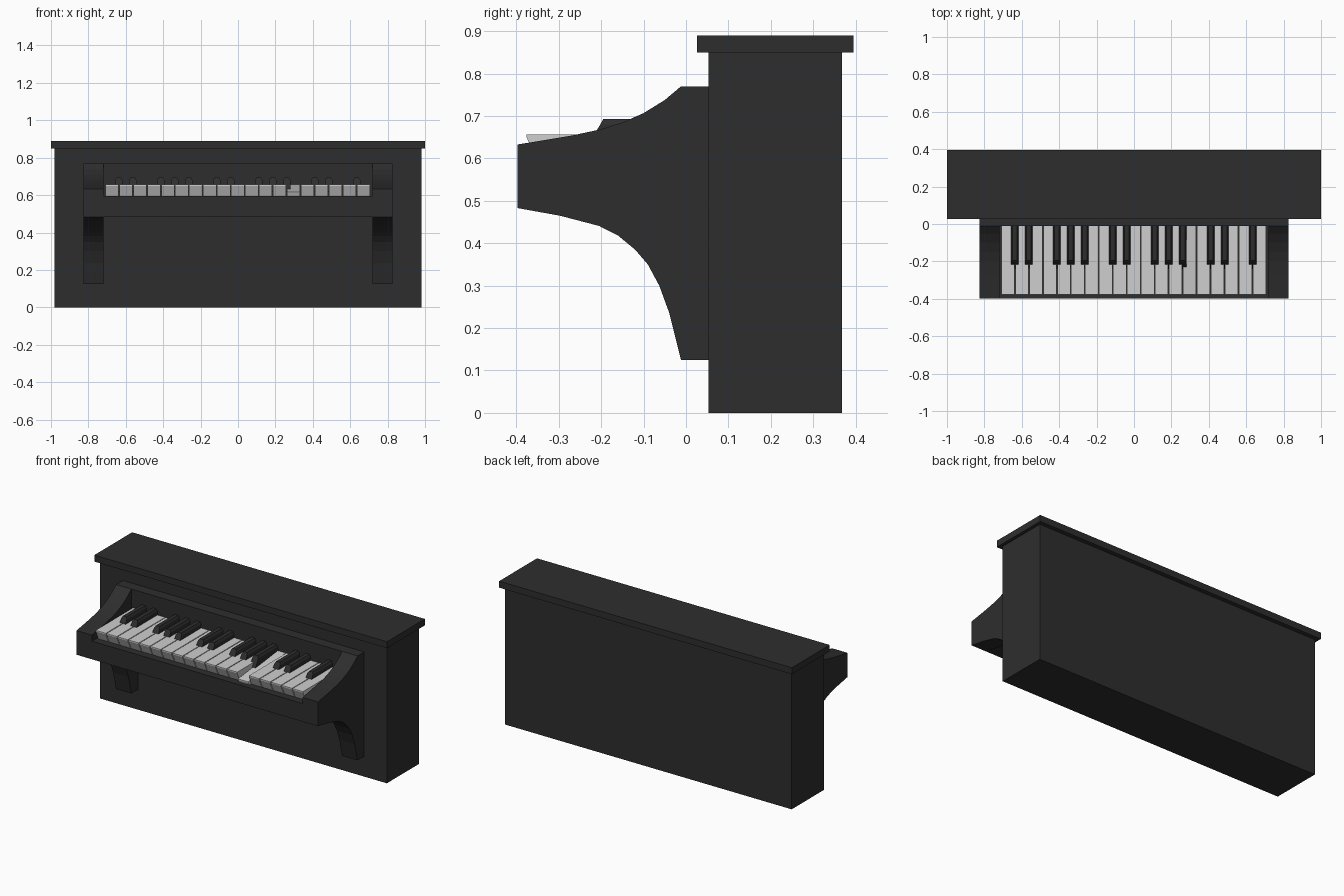
import bpy, bmesh

if "Cube" in bpy.data.objects:
    bpy.data.objects.remove(bpy.data.objects["Cube"])


def material(name, rgb):
    m = bpy.data.materials.new(name)
    m.diffuse_color = (*rgb, 1)
    m.use_nodes = True
    m.node_tree.nodes["Principled BSDF"].inputs["Base Color"].default_value = m.diffuse_color
    return m


BLACK = material("black lacquer", (0.027, 0.027, 0.027))
IVORY = material("ivory white", (0.62, 0.62, 0.62))


def loft(name, ring_a, ring_b, mat):
    """Closed solid between two matching rings of 3D points."""
    bm = bmesh.new()
    a = [bm.verts.new(p) for p in ring_a]
    b = [bm.verts.new(p) for p in ring_b]
    n = len(a)
    bm.faces.new(a)
    bm.faces.new(b[::-1])
    for i in range(n):
        j = (i + 1) % n
        bm.faces.new((a[i], b[i], b[j], a[j]))
    bmesh.ops.recalc_face_normals(bm, faces=bm.faces[:])
    me = bpy.data.meshes.new(name)
    bm.to_mesh(me)
    bm.free()
    me.materials.append(mat)
    ob = bpy.data.objects.new(name, me)
    bpy.context.collection.objects.link(ob)
    return ob


def prism(name, profile, x0, x1, mat):
    """Side profile (y, z) extruded along x."""
    return loft(name, [(x0, y, z) for y, z in profile],
                [(x1, y, z) for y, z in profile], mat)


def box(name, x0, x1, y0, y1, z0, z1, mat):
    return prism(name, [(y0, z0), (y1, z0), (y1, z1), (y0, z1)], x0, x1, mat)


# Cabinet and lid
box("cabinet", -0.98, 0.98, 0.053, 0.368, 0, 0.85, BLACK)
box("lid", -1, 1, 0.026, 0.395, 0.85, 0.89, BLACK)

# Curved side brackets, one at each end of the keyboard
bracket = [(0.053, 0.77), (-0.012, 0.77), (-0.05, 0.738), (-0.1, 0.707),
           (-0.15, 0.685), (-0.2, 0.669), (-0.27, 0.654), (-0.397, 0.633),
           (-0.397, 0.483), (-0.297, 0.465), (-0.205, 0.441), (-0.16, 0.418),
           (-0.12, 0.385), (-0.09, 0.35), (-0.063, 0.3), (-0.04, 0.237),
           (-0.012, 0.125), (0.053, 0.125)]
for side, s in (("left", -1), ("right", 1)):
    prism(side + "_bracket", bracket, s * 0.72, s * 0.825, BLACK)

# Key bed and the panel behind the keys
box("key_bed", -0.72, 0.72, -0.397, 0.053, 0.483, 0.595, BLACK)
box("back_panel", -0.72, 0.72, -0.012, 0.053, 0.595, 0.77, BLACK)

# White keys, one of them pressed down at the front
COUNT, LEFT, PITCH = 19, -0.712, 0.0748
PRESSED, GAP = 13, 0.0025
for i in range(COUNT):
    d = 0.04 if i == PRESSED else 0
    profile = [(-0.01, 0.59), (-0.01, 0.657), (-0.376, 0.657 - d),
               (-0.376, 0.65 - d), (-0.348, 0.59 - d)]
    x = LEFT + i * PITCH
    prism("white_key_%02d" % i, profile, x + GAP, x + PITCH - GAP, IVORY)

# Black keys with chamfered tops and sloping fronts, in groups of two and three
section = [(-0.021, 0.62), (-0.0195, 0.68), (-0.012, 0.693),
           (0.012, 0.693), (0.0195, 0.68), (0.021, 0.62)]
for i in range(1, COUNT):
    if i % 7 in (0, 3):
        continue
    x = LEFT + i * PITCH
    front = [(x + u, -0.21 + (z - 0.667) * 0.58, z) for u, z in section]
    back = [(x + u, -0.01, z) for u, z in section]
    loft("black_key_%02d" % i, front, back, BLACK)
